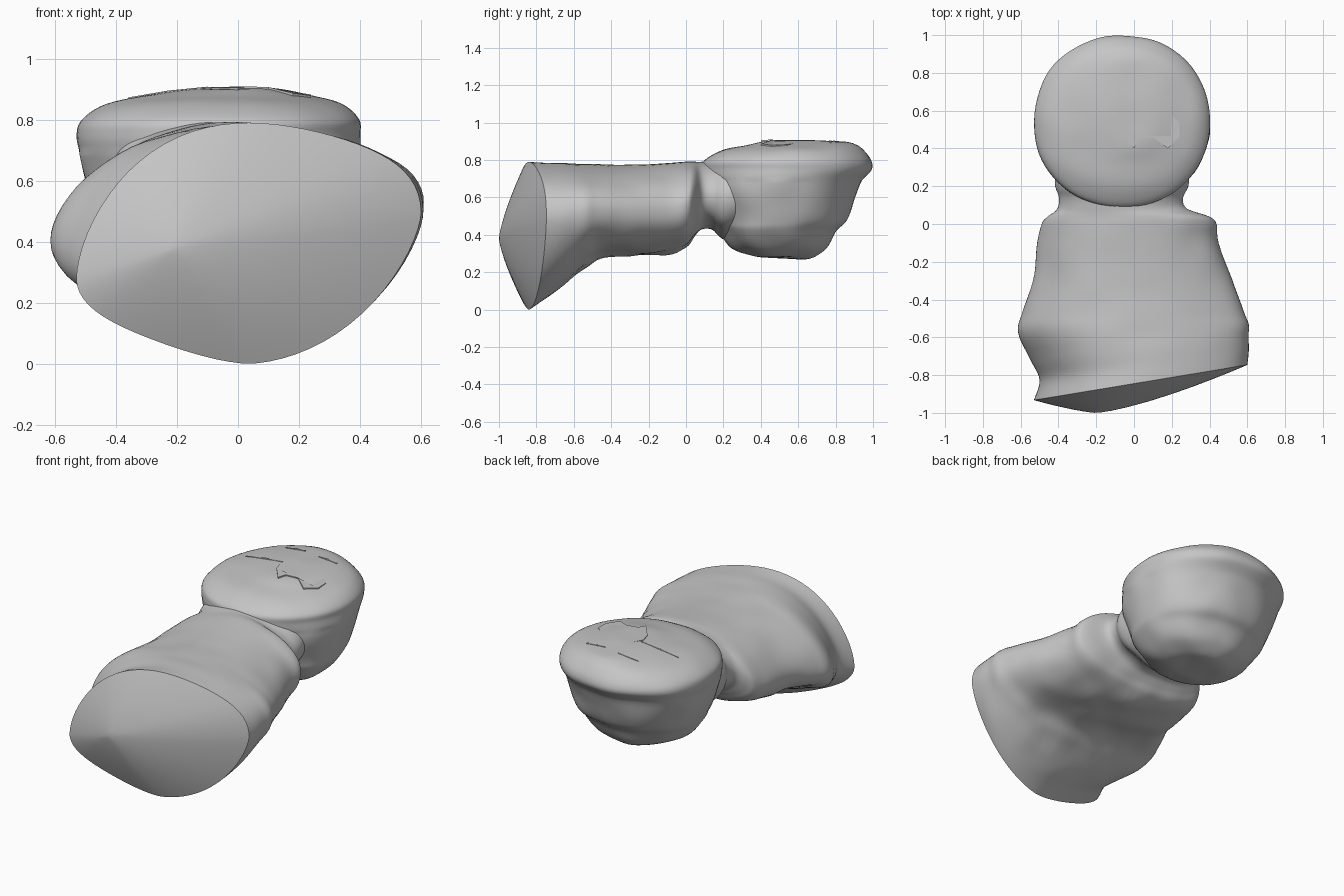
import bpy, bmesh, math
from mathutils import Vector, noise

cube = bpy.data.objects.get("Cube")
if cube:
    bpy.data.objects.remove(cube)

clay = bpy.data.materials.new("grey clay")
clay.use_nodes = True
GREY = (0.56, 0.56, 0.56, 1)
clay.diffuse_color = GREY
clay.node_tree.nodes["Principled BSDF"].inputs["Base Color"].default_value = GREY

SIDES = 72


def spline(rows, steps):
    """Smoothly interpolate rows of section parameters."""
    out = []
    for i in range(len(rows) - 1):
        quad = zip(rows[max(i - 1, 0)], rows[i], rows[i + 1], rows[min(i + 2, len(rows) - 1)])
        quad = list(quad)
        for s in range(steps):
            t = s / steps
            out.append([b + (c - a) * t / 2 + (a - 2.5 * b + 2 * c - d / 2) * t * t
                        + (1.5 * (b - c) + (d - a) / 2) * t ** 3 for a, b, c, d in quad])
    return out + [rows[-1]]


def oval(upper, lower):
    """Unit rounded oval as (u, v) pairs, with its own roundness above and below."""
    pts = []
    for i in range(SIDES):
        ang = math.tau * i / SIDES
        power = upper if i < SIDES / 2 else lower
        pts.append([math.copysign(abs(f) ** (2 / power), f) for f in (math.cos(ang), math.sin(ang))])
    return pts


def finish(bm, name, angle):
    bmesh.ops.recalc_face_normals(bm, faces=bm.faces)
    mesh = bpy.data.meshes.new(name)
    bm.to_mesh(mesh)
    bm.free()
    obj = bpy.data.objects.new(name, mesh)
    bpy.context.collection.objects.link(obj)
    mesh.materials.append(clay)
    bpy.ops.object.select_all(action="DESELECT")
    obj.select_set(True)
    bpy.context.view_layer.objects.active = obj
    bpy.ops.object.shade_smooth_by_angle(angle=math.radians(angle))
    return obj


def loft(name, rings, bumps):
    """Skin a list of point rings, close both ends and roughen the surface."""
    bm = bmesh.new()
    loops = [[bm.verts.new(p) for p in ring] for ring in rings]
    for a, b in zip(loops, loops[1:]):
        for i in range(SIDES):
            j = (i + 1) % SIDES
            bm.faces.new((a[i], a[j], b[j], b[i]))
    bm.faces.new(loops[0])
    bm.faces.new(loops[-1])
    bmesh.ops.recalc_face_normals(bm, faces=bm.faces)
    bm.normal_update()
    for v, normal in [(v, v.normal.copy()) for v in bm.verts]:
        v.co += normal * bumps(v.co) * noise.noise(v.co * 6)
    return finish(bm, name, 40)


# Robe and neck: y, slant, left x, right x, bottom z, top z, left drop, right lift
body_sections = [
    (-.845, .165, -.53, .60, 0, .79, .12, .10),
    (-.76, .13, -.50, .605, .06, .785, .11, .08),
    (-.66, .10, -.55, .605, .13, .785, .11, .06),
    (-.55, .03, -.61, .61, .22, .78, .10, .03),
    (-.46, 0, -.59, .58, .28, .775, .09, .01),
    (-.30, 0, -.54, .52, .29, .775, .07, 0),
    (-.10, 0, -.51, .45, .30, .785, .06, 0),
    (0, 0, -.49, .44, .34, .79, .05, 0),
    (.04, 0, -.46, .40, .39, .79, .04, 0),
    (.08, 0, -.41, .28, .43, .79, .02, 0),
    (.14, 0, -.40, .26, .43, .80, .01, 0),
    (.22, 0, -.42, .29, .38, .835, 0, 0),
    (.40, 0, -.40, .27, .45, .83, 0, 0),
]


def body_ring(section, upper, lower):
    y, slant, x0, x1, z0, z1, drop, lift = section
    ring = []
    for u, v in oval(upper, lower):
        x = (x0 + x1) / 2 + u * (x1 - x0) / 2
        skew = (lift if u > 0 else drop) * u ** 3
        ring.append(Vector((x, y + slant * x, (z0 + z1) / 2 + v * (z1 - z0) / 2 + skew)))
    return ring


sections = spline(body_sections, 5)
walls = [body_ring(s, 1.93, 1.65 + .55 * min(1, i / 18)) for i, s in enumerate(sections)]

# Domed base that swells towards an off-centre peak
peak = Vector((-.2, -1, .38))
dome = []
for t in (.03, .1, .2, .35, .5, .65, .8, .9, .97):
    ring = []
    for p in walls[0]:
        q = peak.lerp(p, t)
        q.y = peak.y + (p.y - peak.y) * t ** 1.35
        ring.append(q)
    dome.append(ring)


def body_bumps(co):
    under = max(0, min(1, (.55 - co.z) * 4))
    return (.006 + .015 * under) * max(0, min(1, (co.y + .76) * 5))


loft("robe_body", dome + walls, body_bumps)

# Head, flattened on the face side: z, left x, right x, chin y, crown y
head_sections = [
    (.275, -.12, .02, .44, .60),
    (.285, -.23, .13, .36, .68),
    (.33, -.34, .24, .25, .75),
    (.42, -.42, .32, .18, .80),
    (.48, -.45, .35, .155, .86),
    (.60, -.495, .385, .12, .905),
    (.69, -.52, .40, .10, .945),
    (.75, -.53, .40, .09, .995),
    (.80, -.51, .395, .10, .99),
    (.85, -.43, .34, .19, .95),
    (.88, -.30, .25, .32, .91),
    (.90, -.15, .14, .42, .84),
    (.906, -.03, .03, .56, .64),
]
head_rings = []
for z, x0, x1, y0, y1 in spline(head_sections, 5):
    head_rings.append([Vector(((x0 + x1 + u * (x1 - x0)) / 2, (y0 + y1 + v * (y1 - y0)) / 2, z))
                       for u, v in oval(2.1, 2.1)])
head = loft("head", head_rings, lambda co: .014 if co.z < .7 else .005)
bpy.context.view_layer.update()


def relief(name, outline, rise, fade=0):
    """Low relief laid on the face, sinking away towards the crown."""
    bm = bmesh.new()
    front = min(y for x, y in outline)
    verts = []
    for x, y in outline:
        spot = head.ray_cast(Vector((x, y, 2)), Vector((0, 0, -1)))[1]
        verts.append(bm.verts.new(spot + Vector((0, 0, rise - fade * (y - front)))))
    face = bm.faces.new(verts)
    new = bmesh.ops.extrude_face_region(bm, geom=[face])["geom"]
    bmesh.ops.translate(bm, vec=(0, 0, -.03), verts=[g for g in new if isinstance(g, bmesh.types.BMVert)])
    finish(bm, name, 30)


# Worn ledge of the nose and mouth
relief("nose_ledge", [(-.10, .57), (-.08, .50), (0, .40), (.02, .45), (.10, .46), (.18, .40),
                      (.24, .46), (.24, .54), (.1, .66), (-.05, .66)], .009, .035)
# Brow and cheek creases
for name, x, y, width in (("right_brow", -.15, .79, .14), ("left_brow", .09, .77, .13),
                          ("cheek_crease", -.23, .59, .26)):
    w = width / 2
    relief(name, [(x - w, y), (x, y - .006), (x + w, y - .003), (x + w, y + .006), (x, y + .008)],
           .004)
